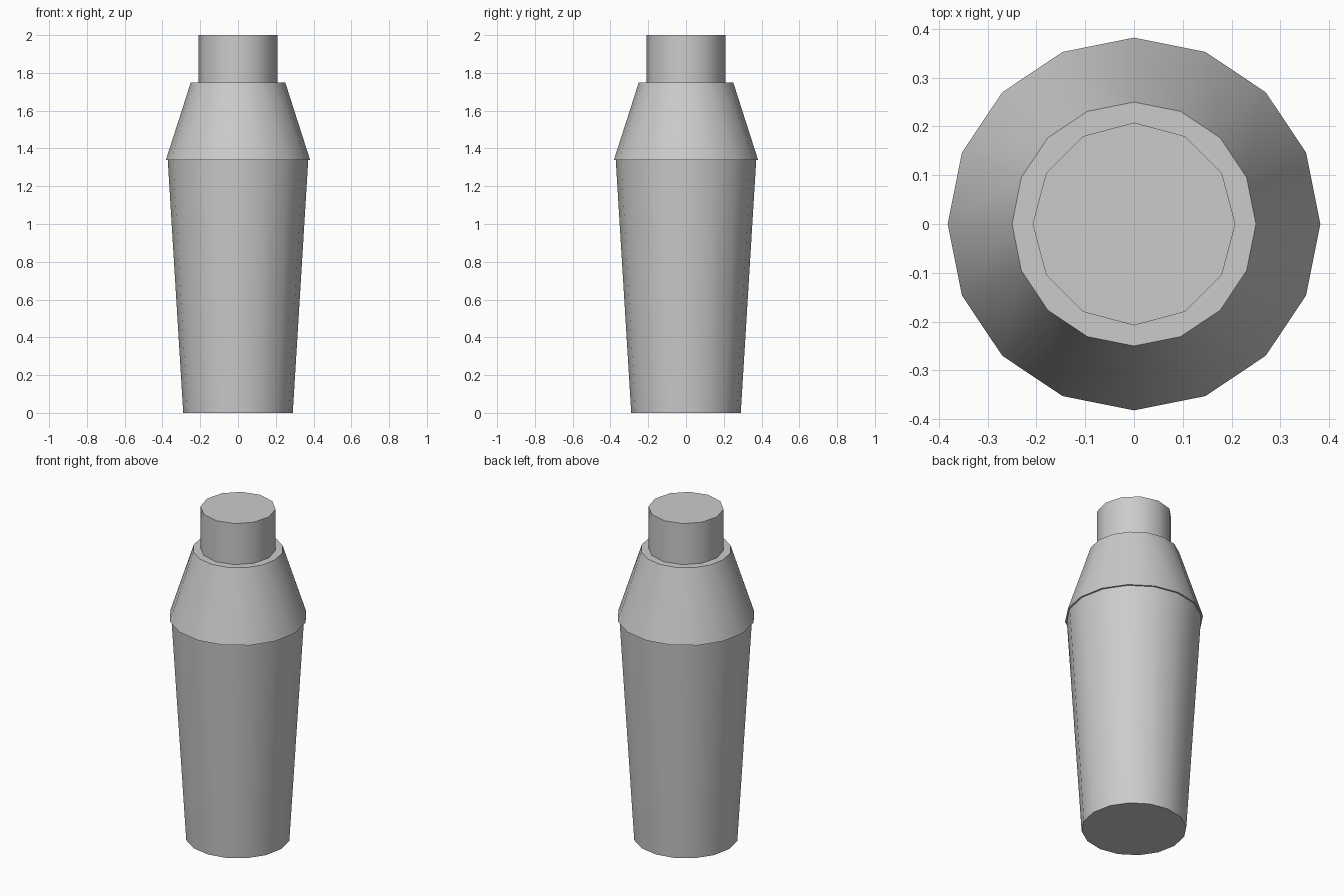
import bpy, math

if "Cube" in bpy.data.objects:
    bpy.data.objects.remove(bpy.data.objects["Cube"])


def tapered_part(name, sides, r_bottom, r_top, z0, z1):
    """Capped cone with a vertex on each axis, smooth sides and sharp rims."""
    bpy.ops.mesh.primitive_cone_add(vertices=sides, radius1=r_bottom, radius2=r_top,
                                    depth=z1 - z0, location=(0, 0, (z0 + z1) / 2))
    obj = bpy.context.object
    obj.name = name
    bpy.ops.object.shade_smooth_by_angle(angle=math.radians(40))
    return obj


# Tapered cup, overhanging shoulder lid, and the small cap on top
tapered_part("cup_body", 16, 0.29, 0.372, 0.0, 1.34)
tapered_part("shoulder_lid", 16, 0.382, 0.25, 1.338, 1.75)
tapered_part("top_cap", 12, 0.208, 0.208, 1.75, 2.0)
